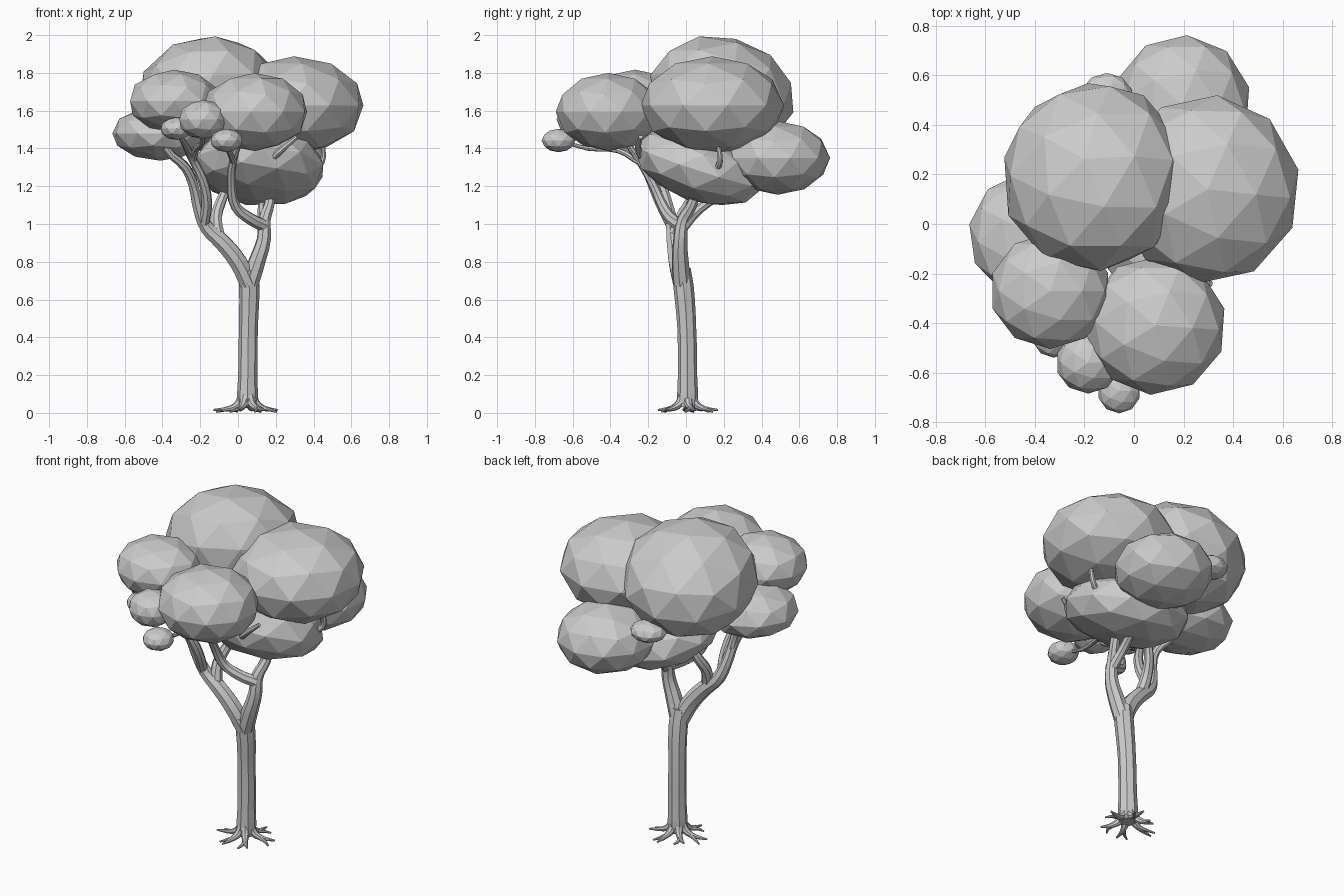
import bpy, math
from mathutils import Matrix


def foliage(name, c, r, turn=0, lean=(0, 0)):
    # faceted ball: turn spins the facets, r fits the radii, lean tilts it about x and y
    bpy.ops.mesh.primitive_ico_sphere_add(subdivisions=2, radius=1)
    o = bpy.context.object
    o.name = name
    me = o.data
    me.transform(Matrix.Rotation(math.radians(turn), 4, 'Z'))
    ext = [max(abs(v.co[i]) for v in me.vertices) for i in range(3)]
    o.scale = [r[i] / ext[i] for i in range(3)]
    o.rotation_euler = (math.radians(lean[0]), math.radians(lean[1]), 0)
    o.location = c


def limb(name, pts):
    # tapered eight-sided tube through (x, y, z, radius) points
    cu = bpy.data.curves.new(name, 'CURVE')
    cu.dimensions = '3D'
    cu.bevel_depth = 1.0
    cu.bevel_resolution = 2
    cu.resolution_u = 3
    cu.use_fill_caps = True
    sp = cu.splines.new('BEZIER')
    sp.bezier_points.add(len(pts) - 1)
    for bp, p in zip(sp.bezier_points, pts):
        bp.co = p[:3]
        bp.radius = p[3]
        bp.handle_left_type = bp.handle_right_type = 'AUTO'
    o = bpy.data.objects.new(name, cu)
    bpy.context.collection.objects.link(o)
    bpy.ops.object.select_all(action='DESELECT')
    o.select_set(True)
    bpy.context.view_layer.objects.active = o
    bpy.ops.object.convert(target='MESH')
    bpy.ops.object.shade_smooth_by_angle(angle=math.radians(35))


# leaf clumps
foliage("leaf_clump_top", (-0.16, 0.19, 1.69), (0.37, 0.39, 0.302), 6, (-14, -8))
foliage("leaf_clump_right", (0.297, 0.14, 1.628), (0.367, 0.38, 0.26), -6)
foliage("leaf_clump_front", (0.087, -0.41, 1.593), (0.278, 0.28, 0.207), -4)
foliage("leaf_clump_left_front", (-0.338, -0.27, 1.65), (0.233, 0.235, 0.167))
foliage("leaf_clump_left", (-0.412, -0.045, 1.48), (0.253, 0.255, 0.145), 8)
foliage("leaf_clump_back", (0.195, 0.485, 1.35), (0.27, 0.278, 0.195), -4)
foliage("leaf_clump_under", (0.115, 0.07, 1.305), (0.335, 0.36, 0.19), 0, (-18, 4))
foliage("leaf_tuft_front", (-0.185, -0.56, 1.553), (0.125, 0.125, 0.104))
foliage("leaf_tuft_front_low", (-0.06, -0.675, 1.442), (0.083, 0.09, 0.062))
foliage("leaf_tuft_left", (-0.325, -0.45, 1.505), (0.083, 0.09, 0.06))
foliage("leaf_tuft_back", (-0.11, 0.515, 1.475), (0.1, 0.095, 0.06))

# trunk and the two main limbs
limb("trunk", [(.05, .005, .03, .05), (.05, .008, .08, .056), (.052, .008, .2, .051),
               (.055, .004, .45, .05), (.06, -.012, .66, .054), (.055, -.025, .76, .05)])
limb("limb_left", [(.058, -.02, .68, .05), (0, -.045, .80, .05), (-.09, -.06, .91, .046),
                   (-.165, -.07, .98, .038), (-.205, -.09, 1.07, .032), (-.235, -.13, 1.2, .028),
                   (-.28, -.18, 1.3, .025), (-.38, -.23, 1.40, .02), (-.4, -.25, 1.56, .015)])
limb("limb_right", [(.06, -.02, .68, .05), (.1, -.03, .80, .046), (.137, -.03, .92, .038),
                    (.14, -.015, 1.02, .034), (.165, .03, 1.1, .028), (.175, .08, 1.25, .024)])

# secondary branches
limb("branch_left_inner", [(-.1, -.065, .92, .036), (-.115, -.03, 1.03, .032), (-.09, .02, 1.12, .028),
                           (-.03, .06, 1.25, .02)])
limb("branch_left_middle", [(-.18, -.08, 1.0, .03), (-.165, -.14, 1.12, .028), (-.19, -.19, 1.24, .026),
                            (-.25, -.25, 1.36, .022), (-.28, -.36, 1.42, .017), (-.325, -.45, 1.49, .01)])
limb("branch_left_tuft", [(-.24, -.22, 1.33, .02), (-.22, -.32, 1.40, .018), (-.19, -.43, 1.43, .014),
                          (-.185, -.55, 1.52, .01)])
limb("branch_left_outer", [(-.22, -.11, 1.14, .026), (-.26, -.12, 1.28, .023), (-.34, -.08, 1.37, .019),
                           (-.42, -.05, 1.47, .015)])
limb("branch_front", [(.14, -.03, .99, .034), (.06, -.08, 1.03, .032), (-.01, -.12, 1.09, .028),
                      (-.035, -.175, 1.21, .024), (-.025, -.25, 1.34, .02), (.03, -.35, 1.48, .014)])
limb("branch_front_tuft", [(-.025, -.25, 1.33, .018), (-.05, -.36, 1.39, .015), (-.07, -.52, 1.40, .012),
                           (-.06, -.66, 1.44, .008)])
limb("branch_back", [(.14, -.02, .98, .03), (.13, .07, 1.08, .026), (.16, .22, 1.17, .022),
                     (.2, .4, 1.25, .015)])
limb("branch_right_stub", [(.17, -.2, 1.33, .02), (.215, -.25, 1.38, .018), (.31, -.24, 1.46, .012)])
limb("branch_side_stub", [(.38, .15, 1.28, .018), (.445, .18, 1.33, .016), (.45, .17, 1.42, .012)])

# forked roots spreading over the ground
for i, (ang, ln) in enumerate([(10, .165), (75, .165), (130, .14), (180, .18), (245, .16), (300, .15)]):
    a = math.radians(ang)

    def at(d, off, z, r):
        return (.05 + d * math.cos(a) - off * math.sin(a), .005 + d * math.sin(a) + off * math.cos(a), z, r)

    limb(f"root_{i}", [at(.025, 0, .09, .026), at(.05, 0, .045, .022), at(.09, .004, .024, .015),
                       at(ln, .02, .016, .005)])
    limb(f"root_fork_{i}", [at(.085, 0, .024, .013), at(.12, -.014, .016, .009),
                            at(ln - .015, -.035, .005, .005)])
